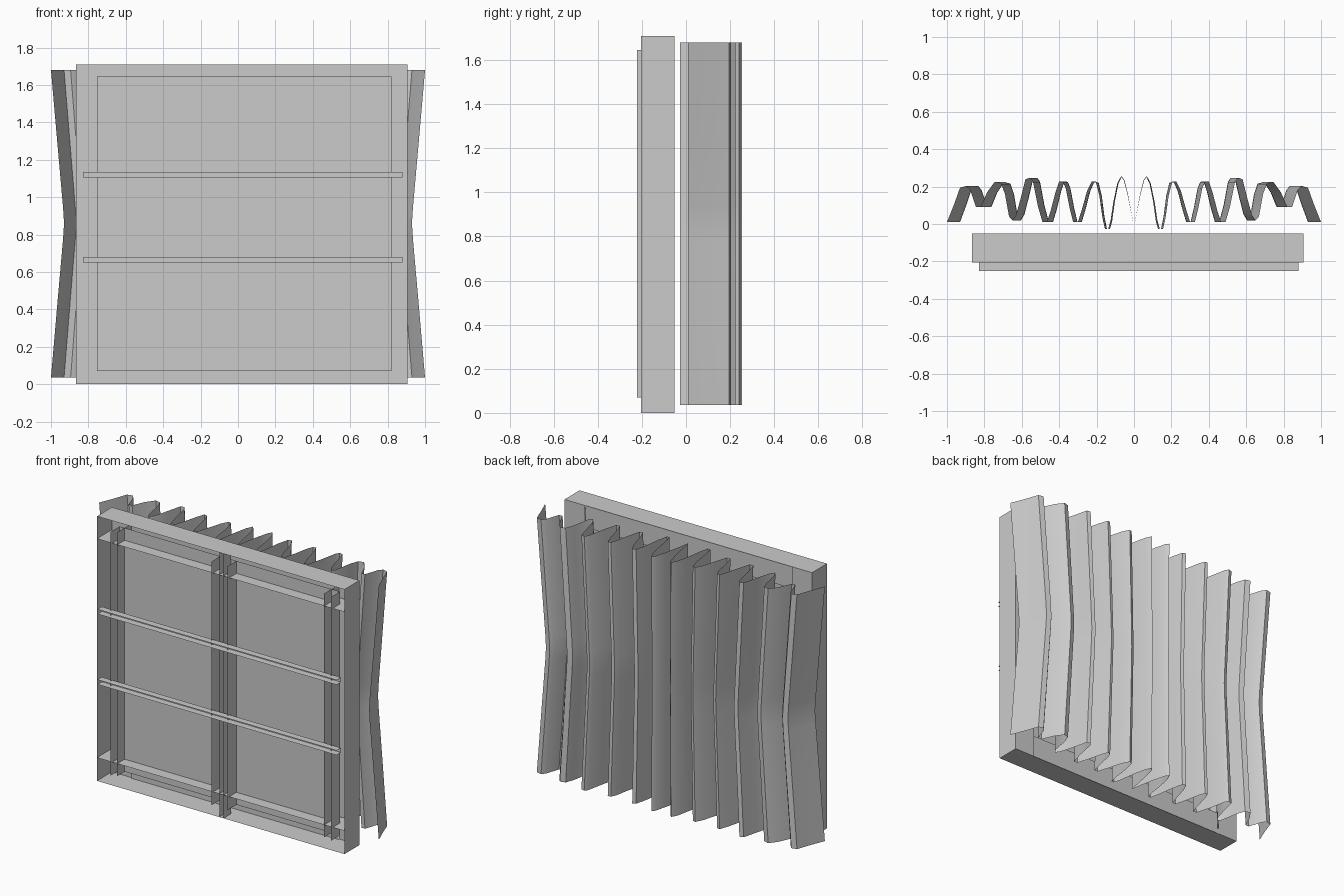
import bpy

if "Cube" in bpy.data.objects:
    bpy.data.objects.remove(bpy.data.objects["Cube"])

def make(name, verts, faces):
    me = bpy.data.meshes.new(name)
    me.from_pydata(verts, [], faces)
    me.update()
    ob = bpy.data.objects.new(name, me)
    bpy.context.collection.objects.link(ob)
    return ob

def sheets(name, rects):
    """Each rect is (x0, x1, y0, y1, z0, z1) with one axis of zero size."""
    verts, faces = [], []
    for x0, x1, y0, y1, z0, z1 in rects:
        n = len(verts)
        if x0 == x1:
            verts += [(x0, y0, z0), (x0, y1, z0), (x0, y1, z1), (x0, y0, z1)]
        elif y0 == y1:
            verts += [(x0, y0, z0), (x1, y0, z0), (x1, y0, z1), (x0, y0, z1)]
        else:
            verts += [(x0, y0, z0), (x1, y0, z0), (x1, y1, z0), (x0, y1, z0)]
        faces.append((n, n + 1, n + 2, n + 3))
    return make(name, verts, faces)

L, R, T = -0.865, 0.905, 1.71        # frame outline
F, B = -0.205, -0.052                # frame front and back
IL, IR, IB, IT = -0.72, 0.76, 0.15, 1.565
PANE = -0.13

# Outer casing, open towards the front
sheets("frame_casing", [
    (L, L, F, B, 0, T), (R, R, F, B, 0, T),
    (L, R, F, B, 0, 0), (L, R, F, B, T, T)])

# Back faces and inner reveals of the posts and rails
sheets("frame_posts", [
    (L, IL, B, B, 0, T), (IR, R, B, B, 0, T),
    (IL, IL, F, B, 0.07, 1.645), (IR, IR, F, B, 0.07, 1.645)])
sheets("frame_rails", [
    (IL, IR, -0.06, -0.06, 0, IB), (IL, IR, -0.06, -0.06, IT, T),
    (L, R, F, -0.06, IB, IB), (L, R, F, -0.06, IT, IT)])

# Glass
sheets("window_pane", [(-0.755, 0.82, PANE, PANE, 0.07, 1.645)])

# Sash edges and meeting stiles
sheets("sash_stiles", [(x, x, -0.223, PANE, 0.07, 1.645)
                       for x in (-0.755, -0.035, 0.08, 0.82)])
sheets("centre_mullion", [(x, x, F, PANE, 0, T) for x in (0.01, 0.04)])

# Horizontal glazing bars, open channels
for i, z in enumerate((0.65, 1.105)):
    sheets("glazing_bar_%d" % (i + 1), [
        (-0.83, 0.88, -0.25, F, z, z),
        (-0.83, 0.88, -0.25, F, z + 0.03, z + 0.03),
        (-0.83, 0.88, F, F, z, z + 0.03)])

# Pleated curtain: half profile in plan, mirrored, waisted at mid height
half = [(0, -0.02), (0.015, 0.06), (0.035, 0.16), (0.055, 0.235), (0.07, 0.254),
        (0.09, 0.215), (0.11, 0.12), (0.125, 0.02), (0.138, -0.028), (0.155, -0.028),
        (0.17, 0.04), (0.185, 0.15), (0.203, 0.22), (0.225, 0.228), (0.25, 0.18),
        (0.275, 0.09), (0.3, 0.01), (0.325, 0.01), (0.345, 0.09), (0.365, 0.19),
        (0.38, 0.225), (0.4, 0.228), (0.42, 0.17), (0.443, 0.08), (0.465, 0.012),
        (0.49, 0.012), (0.515, 0.1), (0.54, 0.225), (0.555, 0.247), (0.58, 0.24),
        (0.605, 0.14), (0.63, 0.05), (0.65, 0.02), (0.668, 0.04), (0.69, 0.16),
        (0.71, 0.215), (0.745, 0.225), (0.785, 0.17), (0.82, 0.09), (0.845, 0.09),
        (0.875, 0.18), (0.895, 0.203), (0.93, 0.195), (0.96, 0.11), (1.0, 0.01)]
profile = [(-x, y) for x, y in reversed(half[1:])] + half
rows = [(0.035, 1.0), (0.44, 0.965), (0.78, 0.935), (0.86, 0.93),
        (0.94, 0.935), (1.28, 0.965), (1.68, 1.0)]
n = len(profile)
verts = [(x * s, y, z) for z, s in rows for x, y in profile]
faces = [(r * n + i, r * n + i + 1, (r + 1) * n + i + 1, (r + 1) * n + i)
         for r in range(len(rows) - 1) for i in range(n - 1)]
curtain = make("curtain", verts, faces)
bpy.context.view_layer.objects.active = curtain
curtain.select_set(True)
bpy.ops.object.shade_smooth_by_angle(angle=0.8)
